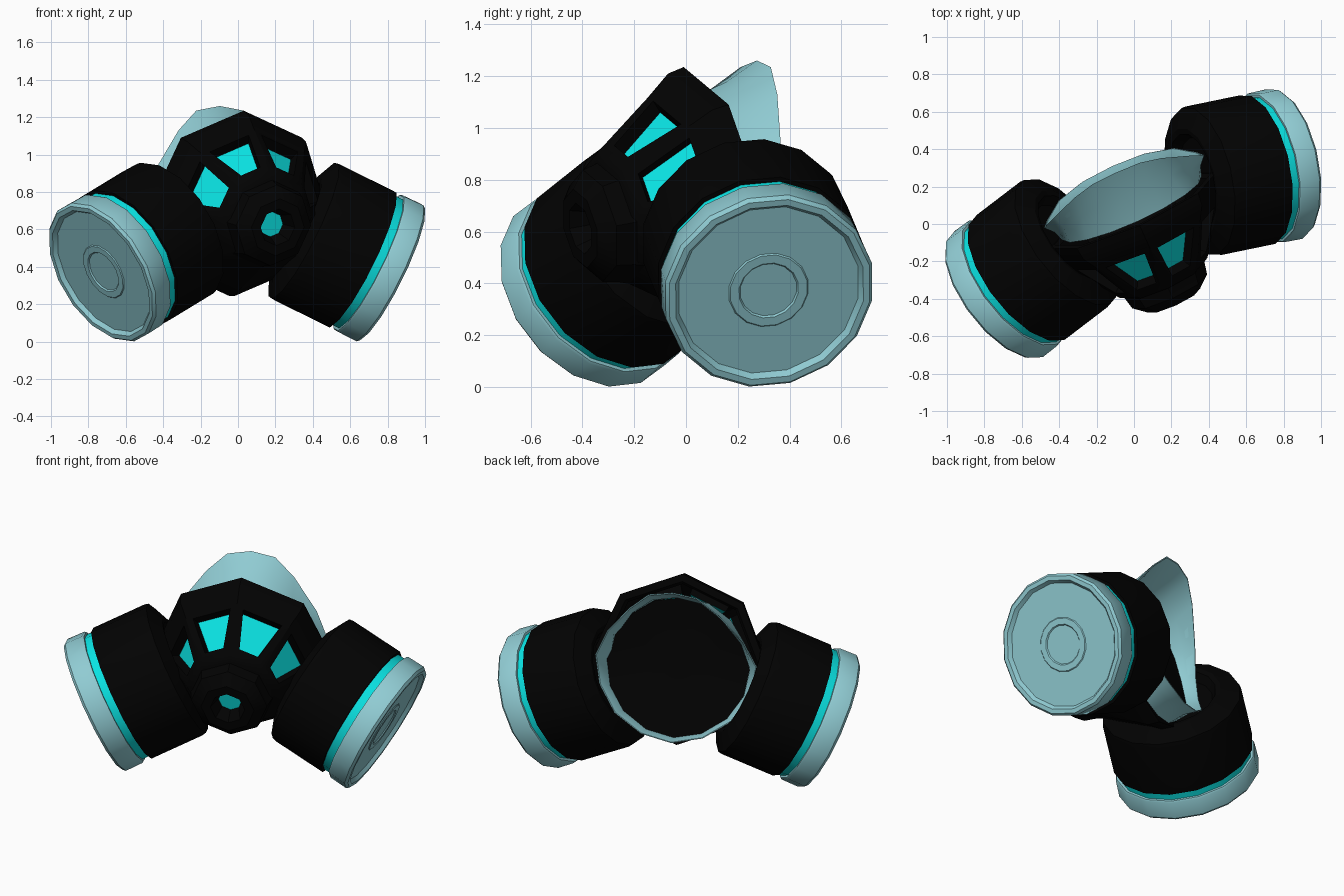
import bpy, bmesh, math
from mathutils import Matrix, Vector

if "Cube" in bpy.data.objects:
    bpy.data.objects.remove(bpy.data.objects["Cube"], do_unlink=True)


def material(name, rgb):
    m = bpy.data.materials.new(name)
    m.use_nodes = True
    m.diffuse_color = (*rgb, 1)
    m.node_tree.nodes["Principled BSDF"].inputs["Base Color"].default_value = (*rgb, 1)
    return m


BLACK = material("black rubber", (0.0007, 0.0007, 0.0007))
CYAN = material("bright cyan", (0.003, 0.78, 0.78))
PALE = material("pale teal", (0.28, 0.6, 0.65))

# The whole mask is turned a little about the vertical
TURN = Matrix.Translation((0.022, 0.01, 0)) @ Matrix.Rotation(math.radians(24.5), 4, "Z")


def finish(name, bm, mats, angle=30):
    bmesh.ops.recalc_face_normals(bm, faces=bm.faces)
    mesh = bpy.data.meshes.new(name)
    bm.to_mesh(mesh)
    bm.free()
    mesh.transform(TURN)
    for m in mats:
        mesh.materials.append(m)
    obj = bpy.data.objects.new(name, mesh)
    bpy.context.collection.objects.link(obj)
    bpy.ops.object.select_all(action="DESELECT")
    obj.select_set(True)
    bpy.context.view_layer.objects.active = obj
    bpy.ops.object.shade_smooth_by_angle(angle=math.radians(angle))


def bridge(bm, a, b):
    """Join two rings of vertices with a row of faces."""
    row = []
    for i in range(len(a)):
        j = (i + 1) % len(a)
        row.append(bm.faces.new(list(dict.fromkeys((a[i], a[j], b[j], b[i])))))
    return row


def revolve(profile, sides, origin, axis, phase=0):
    """Sweep (distance, radius) points round an axis; returns the mesh and its face rows."""
    bm = bmesh.new()
    frame = Matrix.Translation(origin) @ Vector(axis).to_track_quat("Z", "Y").to_matrix().to_4x4()
    rings = []
    for d, r in profile:
        if r == 0:
            rings.append([bm.verts.new(frame @ Vector((0, 0, d)))] * sides)
            continue
        ring = []
        for i in range(sides):
            a = 2 * math.pi * (i + phase) / sides
            ring.append(bm.verts.new(frame @ Vector((r * math.cos(a), r * math.sin(a), d))))
        rings.append(ring)
    return bm, [bridge(bm, a, b) for a, b in zip(rings, rings[1:])]


# Eight-sided shell
CENTRE = Vector((0, 0.075, 0.74))
AXIS = Vector((0, -0.982, -0.19))
shell = [(0.02, 0.44), (0, 0.46), (0, 0.504), (0.07, 0.492), (0.135, 0.442),
         (0.41, 0.258), (0.43, 0.22), (0.44, 0)]
bm, rows = revolve(shell, 8, CENTRE, AXIS)
bmesh.ops.recalc_face_normals(bm, faces=bm.faces)
# Deep cyan vents on the four upper panels
vents = [f for f in rows[4] if f.calc_center_median().z > 0.74]
bmesh.ops.inset_individual(bm, faces=vents, thickness=0.064, depth=0)
bmesh.ops.inset_individual(bm, faces=vents, thickness=0.006, depth=-0.06)
for f in vents:
    f.material_index = 1
finish("mask_shell", bm, [BLACK, CYAN])

# Front valve with a cyan disc deep in its mouth
boss = [(0.38, 0.25), (0.42, 0.235), (0.49, 0.22), (0.545, 0.155), (0.545, 0.1), (0.46, 0.068), (0.46, 0)]
bm, rows = revolve(boss, 8, CENTRE - Vector((0, 0, 0.025)), AXIS)
for f in rows[-1]:
    f.material_index = 1
finish("front_valve", bm, [BLACK, CYAN])

# Face seal: a thin sleeve from inside the shell to a raised nose edge
half = [(0, 0.29, 1.26), (0.14, 0.285, 1.235), (0.255, 0.26, 1.13), (0.395, 0.21, 0.95),
        (0.47, 0.18, 0.78), (0.44, 0.21, 0.61), (0.34, 0.28, 0.47), (0.18, 0.32, 0.37),
        (0, 0.33, 0.33)]
edge = [Vector(p) for p in half + [(-x, y, z) for x, y, z in half[-2:0:-1]]]
angles = [2 * math.pi * i / len(edge) for i in range(len(edge))]
root = []
for a in angles:
    z = 0.70 + 0.41 * math.cos(a)
    root.append(Vector((0.41 * math.sin(a), 0.075 - (z - 0.74) * 0.19, z)))


def sleeve_ring(bm, amounts, shrink):
    ring = []
    for a, b, t in zip(root, edge, amounts):
        p = a.lerp(b, t)
        ring.append(bm.verts.new((p.x * shrink, p.y, 0.72 + (p.z - 0.72) * shrink)))
    return ring


bm = bmesh.new()
rings = [sleeve_ring(bm, [t] * len(edge), s) for t, s in
         ((0, 1), (0.55, 0.97), (1, 1), (1, 0.985), (0.55, 0.95), (0, 0.98))]
for a, b in zip(rings, rings[1:] + rings[:1]):
    bridge(bm, a, b)
finish("face_seal", bm, [PALE], 40)

# Black lining that closes the sleeve, nearer the edge at the chin
bm = bmesh.new()
rim = sleeve_ring(bm, [0.35 - 0.25 * math.cos(a) for a in angles], 0.965)
middle = bm.verts.new((0, 0.06, 0.74))
bridge(bm, rim, [middle] * len(rim))
finish("seal_lining", bm, [BLACK])

# Filter canisters, one on each side
can = [(-0.52, 0), (-0.52, 0.24), (-0.57, 0.27), (-0.575, 0.30), (-0.525, 0.405),
       (-0.50, 0.41), (-0.178, 0.41), (-0.178, 0.37), (-0.178, 0)]
band = [(-0.19, 0.391), (-0.11, 0.391)]
cap = [(-0.13, 0), (-0.13, 0.405), (-0.12, 0.411), (-0.015, 0.413), (0, 0.4), (0, 0.375),
       (-0.022, 0.358), (-0.022, 0.158), (-0.017, 0.153), (-0.017, 0.118), (-0.024, 0.112), (-0.024, 0)]
for side, s in (("left", 1), ("right", -1)):
    origin = Vector((0.85 * s, -0.044, 0.365))
    axis = Vector((0.877 * s, -0.2, -0.435)).normalized()
    for part, profile, mat in (("filter_body", can, BLACK), ("filter_band", band, CYAN),
                               ("filter_cap", cap, PALE)):
        bm, rows = revolve(profile, 16, origin, axis, 0.5 + 0.25 * s)
        finish(side + "_" + part, bm, [mat])
